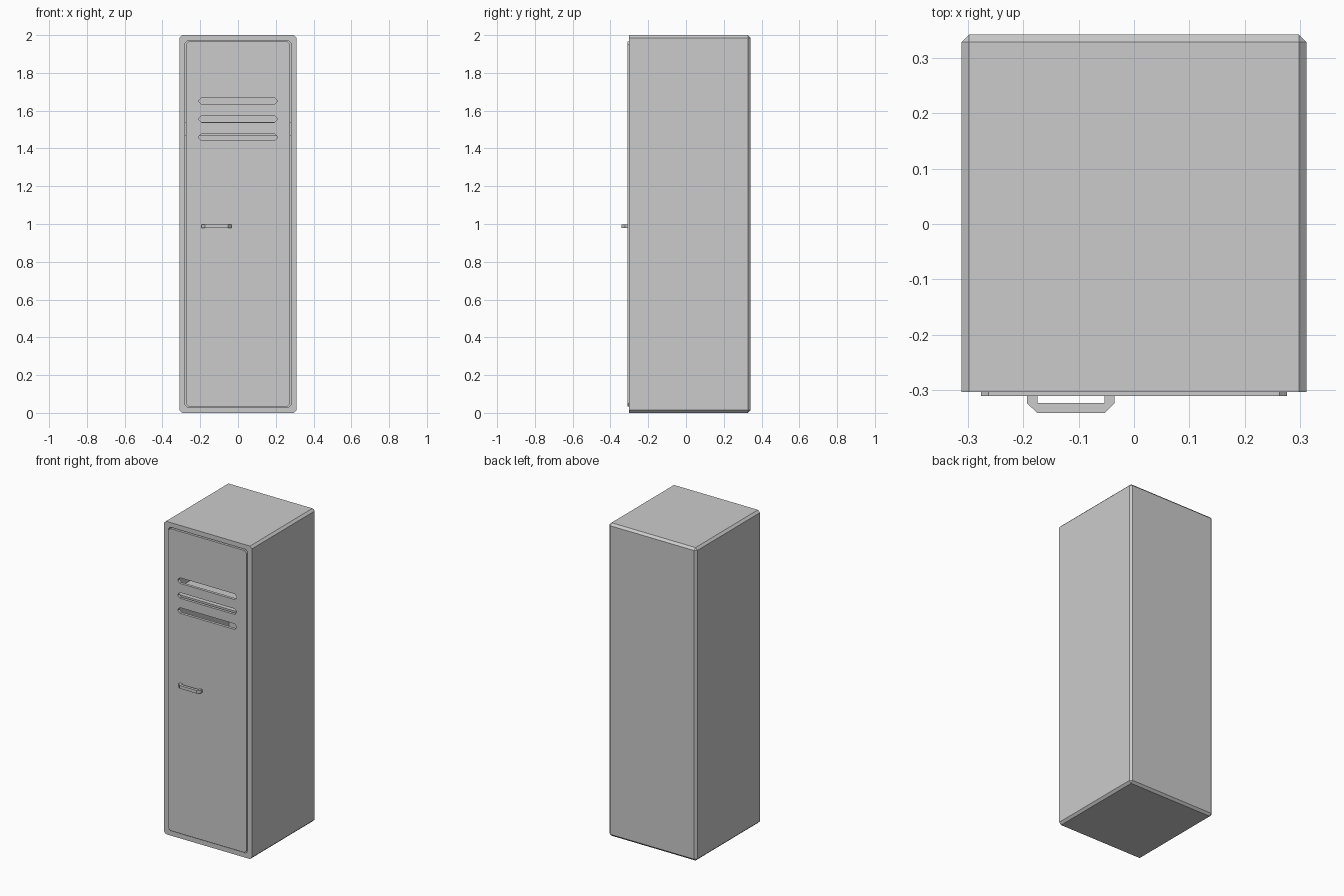
import bpy, bmesh

if "Cube" in bpy.data.objects:
    bpy.data.objects.remove(bpy.data.objects["Cube"])

FRONT, BACK, HALF_W, HEIGHT = -0.303, 0.342, 0.311, 2.0


def finish(name, bm):
    bmesh.ops.recalc_face_normals(bm, faces=bm.faces)
    mesh = bpy.data.meshes.new(name)
    bm.to_mesh(mesh)
    bm.free()
    obj = bpy.data.objects.new(name, mesh)
    bpy.context.collection.objects.link(obj)
    return obj


def prism(name, points, offset):
    """Extrude a closed 3D polygon along an offset."""
    bm = bmesh.new()
    face = bm.faces.new([bm.verts.new(p) for p in points])
    ext = bmesh.ops.extrude_face_region(bm, geom=[face])
    verts = [v for v in ext["geom"] if isinstance(v, bmesh.types.BMVert)]
    bmesh.ops.translate(bm, verts=verts, vec=offset)
    return finish(name, bm)


def chamfered_panel(name, half_w, z0, z1, c, y0, y1):
    """Upright panel in the xz plane with four cut corners."""
    w = half_w
    outline = [(-w + c, z0), (w - c, z0), (w, z0 + c), (w, z1 - c),
               (w - c, z1), (-w + c, z1), (-w, z1 - c), (-w, z0 + c)]
    return prism(name, [(x, y0, z) for x, z in outline], (0, y1 - y0, 0))


def box(name, x0, x1, y0, y1, z0, z1, bevel=0.0):
    """Box, with every edge bevelled except those around the front face."""
    bm = bmesh.new()
    bmesh.ops.create_cube(bm, size=1)
    for v in bm.verts:
        v.co = ((x0 + x1) / 2 + v.co.x * (x1 - x0),
                (y0 + y1) / 2 + v.co.y * (y1 - y0),
                (z0 + z1) / 2 + v.co.z * (z1 - z0))
    if bevel:
        edges = [e for e in bm.edges if any(v.co.y > (y0 + y1) / 2 for v in e.verts)]
        bmesh.ops.bevel(bm, geom=edges, offset=bevel, segments=1,
                        affect='EDGES', profile=0.5)
    return finish(name, bm)


def cut(obj, cutter):
    mod = obj.modifiers.new("cut_" + cutter.name, 'BOOLEAN')
    mod.operation, mod.solver, mod.object = 'DIFFERENCE', 'EXACT', cutter
    cutter.hide_render = True
    cutter.hide_set(True)


# Hollow cabinet shell, open at the front
cabinet = box("cabinet", -HALF_W, HALF_W, FRONT, BACK, 0, HEIGHT, 0.014)
cut(cabinet, chamfered_panel("cavity_cutter", 0.281, 0.03, 1.97, 0.014,
                             FRONT - 0.05, BACK - 0.03))

# Door standing slightly proud of the frame, with three vent slots
door = chamfered_panel("door", 0.276, 0.035, 1.965, 0.014, -0.31, -0.292)
for i, z in enumerate((1.651, 1.556, 1.460)):
    cut(door, chamfered_panel(f"vent_cutter_{i + 1}", 0.208, z - 0.018, z + 0.018,
                              0.0145, -0.36, -0.25))

# Inner shelf seen through the vents
box("shelf", -0.283, 0.283, -0.275, 0.314, 1.467, 1.54)

# Angular pull handle, profile drawn from above
profile = [(-0.193, -0.309), (-0.193, -0.323), (-0.174, -0.341), (-0.053, -0.341),
           (-0.035, -0.323), (-0.035, -0.309), (-0.053, -0.309), (-0.053, -0.323),
           (-0.174, -0.323), (-0.174, -0.309)]
prism("handle", [(x, y, 0.978) for x, y in profile], (0, 0, 0.02))
